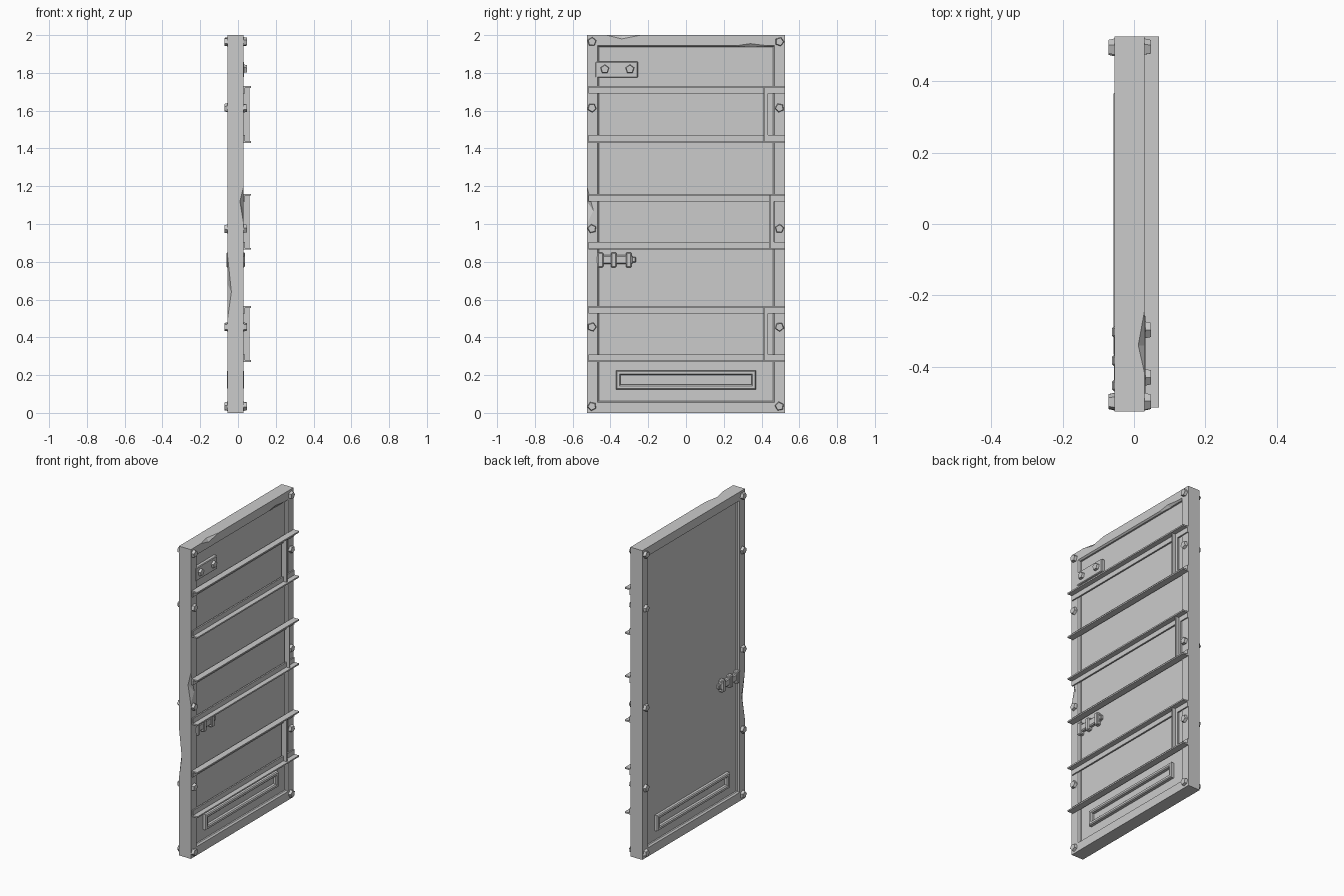
import bpy, bmesh, math
from mathutils import Matrix, Vector

if "Cube" in bpy.data.objects:
    bpy.data.objects.remove(bpy.data.objects["Cube"])

X0, X1, W, H = -0.055, 0.03, 0.525, 2.0   # frame faces, half width, height


def finish(name, bm):
    bmesh.ops.recalc_face_normals(bm, faces=bm.faces[:])
    me = bpy.data.meshes.new(name)
    bm.to_mesh(me)
    bm.free()
    ob = bpy.data.objects.new(name, me)
    bpy.context.scene.collection.objects.link(ob)
    return ob


def add_box(bm, x0, x1, y0, y1, z0, z1):
    m = Matrix.Translation(((x0 + x1) / 2, (y0 + y1) / 2, (z0 + z1) / 2))
    m = m @ Matrix.Diagonal((x1 - x0, y1 - y0, z1 - z0, 1))
    return bmesh.ops.create_cube(bm, size=1, matrix=m)["verts"]


def box(name, *dims, bevel=0):
    bm = bmesh.new()
    add_box(bm, *dims)
    if bevel:
        bmesh.ops.bevel(bm, geom=bm.edges[:], offset=bevel, segments=1, affect='EDGES')
    return finish(name, bm)


def ring(name, y0, y1, z0, z1, profile):
    """Rectangular frame from a closed (inset, x) profile."""
    bm = bmesh.new()
    loops = [[bm.verts.new((x, y, z)) for y, z in (
        (y0 + i, z0 + i), (y1 - i, z0 + i), (y1 - i, z1 - i), (y0 + i, z1 - i))]
        for i, x in profile]
    for k, a in enumerate(loops):
        b = loops[(k + 1) % len(loops)]
        for j in range(4):
            n = (j + 1) % 4
            bm.faces.new((a[j], a[n], b[n], b[j]))
    return finish(name, bm)


def dent(target, *pts):
    """Chip the target with the convex hull of a few points."""
    bm = bmesh.new()
    for p in pts:
        bm.verts.new(p)
    bmesh.ops.convex_hull(bm, input=bm.verts[:])
    cutter = finish("dent_cutter", bm)
    cutter.hide_render = True
    mod = target.modifiers.new("dent", 'BOOLEAN')
    mod.operation, mod.solver, mod.object = 'DIFFERENCE', 'EXACT', cutter
    dg = bpy.context.evaluated_depsgraph_get()
    me = bpy.data.meshes.new_from_object(target.evaluated_get(dg))
    target.modifiers.clear()
    target.data = me
    bpy.data.objects.remove(cutter)


def bolt(name, side, y, z, turn=0.0):
    """Five-sided bolt head on the +x (side 1) or -x (side -1) face."""
    bm = bmesh.new()
    base = X1 if side > 0 else X0
    m = (Matrix.Translation((base + side * 0.006, y, z))
         @ Matrix.Rotation(side * math.pi / 2, 4, 'Y') @ Matrix.Rotation(turn, 4, 'Z'))
    bmesh.ops.create_cone(bm, cap_ends=True, segments=5, radius1=0.026,
                          radius2=0.021, depth=0.022, matrix=m)
    return finish(name, bm)


# Frame with chipped edges, and recessed panel
frame = ring("door_frame", -W, W, 0, H, [
    (0, X0), (0, X1), (0.056, X1), (0.064, X1 - 0.01),
    (0.064, X0 + 0.01), (0.056, X0)])
dent(frame, (X1, -W, 1.2), (X1, -W, 1.0), (X1, -0.49, 1.07), (0.01, -W, 1.12), (0.06, -0.56, 1.1))
dent(frame, (X0, -W, 0.83), (X0, -W, 0.5), (X0, -0.49, 0.68), (-0.035, -W, 0.64), (-0.09, -0.56, 0.66))
dent(frame, (X1, -0.42, H), (X1, -0.24, H), (X1, -0.34, 1.98), (0.012, -0.34, H), (0.06, -0.33, 2.03))
dent(frame, (X1, 0.26, 1.943), (X1, 0.44, 1.943), (X1, 0.34, 1.955), (0.015, 0.34, 1.936), (0.05, 0.34, 1.92))
box("door_panel", X0 + 0.02, X1 - 0.02, -W + 0.03, W - 0.03, 0.03, H - 0.03)

# Mail slot rims on both faces
for side in (1, -1):
    inner, outer = (0.0, 0.033) if side > 0 else (-0.03, -0.058)
    ring("slot_rim", -0.37, 0.37, 0.125, 0.225,
         [(0, inner), (0, outer - side * 0.006), (0.005, outer), (0.018, outer),
          (0.024, outer - side * 0.006), (0.024, inner)])

# Angle-iron braces: fins on the outer edges of each pair
for top, bottom, post_y in ((1.73, 1.43, 0.41), (1.16, 0.865, 0.44), (0.565, 0.27, 0.41)):
    for z_fin, direction in ((top, -1), (bottom, 1)):
        bm = bmesh.new()
        for x1, h in ((0.038, 0.04), (0.07, 0.009)):
            a, b = sorted((z_fin, z_fin + direction * h))
            add_box(bm, X1 - 0.002, x1, -0.515, W, a, b)
        finish("brace_angle", bm)
    bm = bmesh.new()
    add_box(bm, X1 - 0.006, 0.038, post_y, post_y + 0.025, bottom + 0.008, top - 0.008)
    add_box(bm, X1 - 0.006, 0.06, post_y, post_y + 0.008, bottom + 0.008, top - 0.008)
    finish("brace_post", bm)

# Bolts around the frame on both faces
for side in (1, -1):
    for i, z in enumerate((0.035, 0.455, 0.975, 1.615, 1.965)):
        for y in (-0.498, 0.495):
            bolt("frame_bolt", side, y, z, 0.5 * i + y)

# Upper plate with two bolts
box("upper_plate", 0.0, X1 + 0.002, -0.48, -0.255, 1.775, 1.86, bevel=0.004)
for y in (-0.43, -0.297):
    bolt("plate_bolt", 1, y, 1.82, 0.3)

# Latch: sliding bar held by three brackets, on both faces
for side in (1, -1):
    face = X1 - 0.02 if side > 0 else X0 + 0.02

    def span(depth):
        return sorted((face - side * 0.005, face + side * depth))
    box("latch_bar", *span(0.021), -0.475, -0.282, 0.788, 0.835, bevel=0.006)
    box("latch_tip", *span(0.017), -0.29, -0.265, 0.797, 0.826, bevel=0.004)
    for y in (-0.453, -0.383, -0.303):
        box("latch_bracket", *span(0.027), y - 0.015, y + 0.015, 0.77, 0.85, bevel=0.005)
